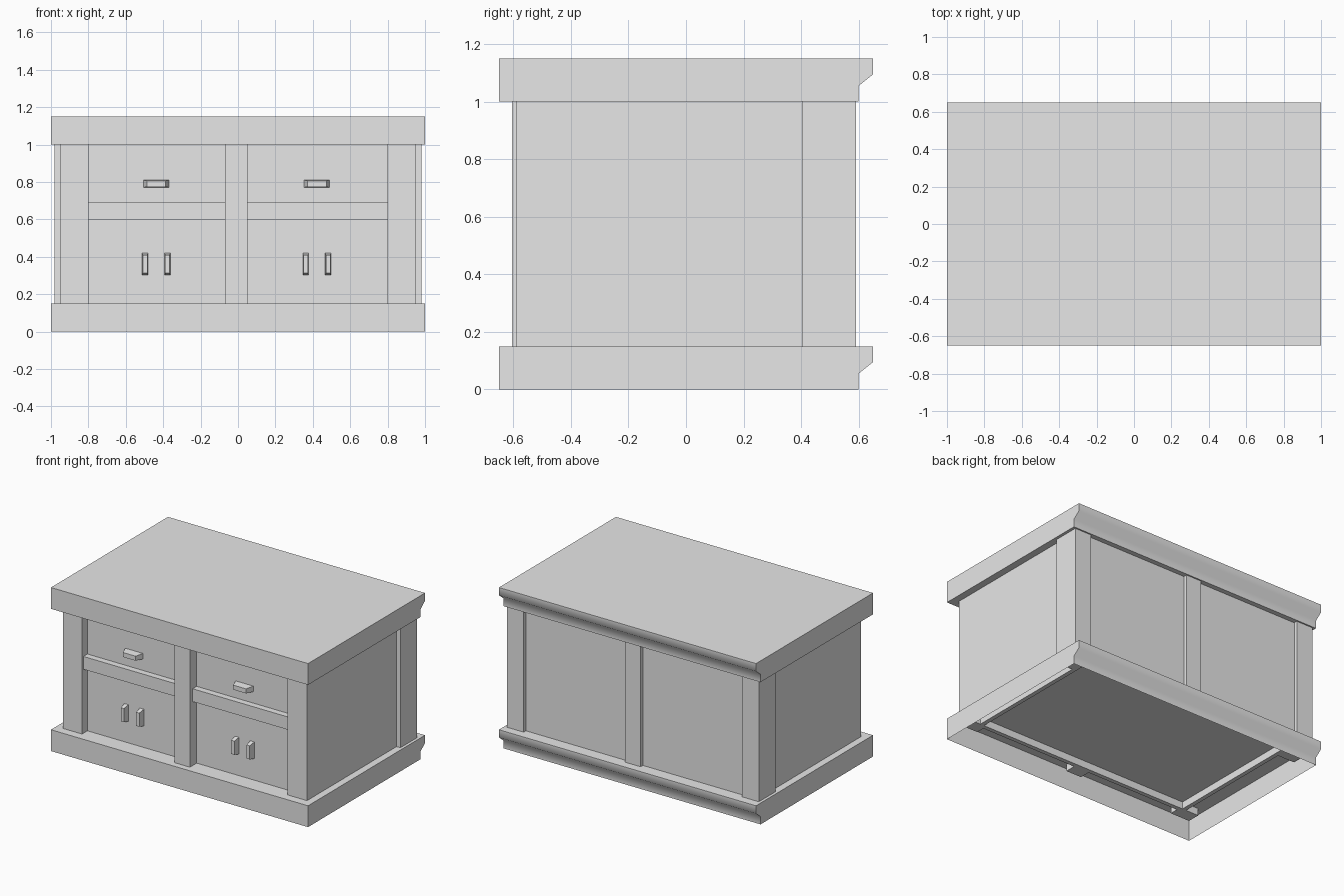
import bpy, bmesh

cube = bpy.data.objects.get("Cube")
if cube:
    bpy.data.objects.remove(cube, do_unlink=True)

paint = bpy.data.materials.new("plain_grey")
paint.use_nodes = True
GREY = (0.8, 0.8, 0.8, 1)
paint.diffuse_color = GREY
paint.node_tree.nodes["Principled BSDF"].inputs["Base Color"].default_value = GREY


def finish(name, bm):
    bmesh.ops.recalc_face_normals(bm, faces=bm.faces)
    mesh = bpy.data.meshes.new(name)
    bm.to_mesh(mesh)
    bm.free()
    mesh.materials.append(paint)
    ob = bpy.data.objects.new(name, mesh)
    bpy.context.collection.objects.link(ob)
    return ob


def box(name, x, y, z, taper=None):
    """Box from (low, high) ranges; taper insets the front (-y) face in x and z."""
    bm = bmesh.new()
    for v in bmesh.ops.create_cube(bm, size=1)["verts"]:
        sx, sy, sz = (1 if c > 0 else -1 for c in v.co)
        v.co = (x[sx > 0], y[sy > 0], z[sz > 0])
        if taper and sy < 0:
            v.co.x -= sx * taper[0]
            v.co.z -= sz * taper[1]
    return finish(name, bm)


def slab(name, z, open_below=False):
    """Board with a moulded back edge, extruded across the width."""
    profile = [(-0.65, 0), (0.6, 0), (0.6, 0.055), (0.65, 0.095), (0.65, 0.15), (-0.65, 0.15)]
    bm = bmesh.new()
    face = bm.faces.new([bm.verts.new((-1, y, z + h)) for y, h in profile])
    ext = bmesh.ops.extrude_face_region(bm, geom=[face])["geom"]
    bmesh.ops.translate(bm, vec=(2, 0, 0), verts=[g for g in ext if isinstance(g, bmesh.types.BMVert)])
    bmesh.ops.recalc_face_normals(bm, faces=bm.faces)
    if open_below:
        bottom = [f for f in bm.faces if all(v.co.z < z + 0.01 for v in f.verts)]
        bmesh.ops.delete(bm, geom=bottom, context="FACES")
    ob = finish(name, bm)
    bpy.context.view_layer.objects.active = ob
    ob.select_set(True)
    bpy.ops.object.shade_smooth_by_angle(angle=1.05)
    ob.select_set(False)


# Plinth and worktop
slab("base_plinth", 0, open_below=True)
slab("worktop", 1.0)

# Carcass and the rim beneath its floor
box("carcass", (-0.85, 0.85), (-0.53, 0.565), (0.15, 1.0))
for side, s in (("left", 1), ("right", -1)):
    def span(a, b):
        return tuple(sorted((s * a, s * b)))
    box(side + "_floor_rim", span(0.82, 0.85), (-0.53, 0.53), (0.1, 0.15))
    box(side + "_side_panel", span(0.8, 0.95), (-0.57, 0.565), (0.15, 1.0))
    box(side + "_front_post", span(0.8, 0.95), (-0.59, -0.5), (0.1, 1.0))
    box(side + "_back_post", span(0.85, 0.98), (0.405, 0.59), (0.1, 1.0))
for name, y in (("front", (-0.53, -0.5)), ("back", (0.5, 0.53))):
    box(name + "_floor_rim", (-0.82, 0.82), y, (0.1, 0.15))

# Centre posts
box("front_centre_post", (-0.07, 0.05), (-0.605, -0.5), (0.1, 1.0))
box("back_centre_post", (-0.06, 0.06), (0.55, 0.59), (0.1, 1.0))

# Rails and handles of the two bays
for side, rail, c in (("right", (-0.8, -0.07), -0.437), ("left", (0.05, 0.8), 0.422)):
    box(side + "_rail", rail, (-0.575, -0.52), (0.6, 0.69))
    box(side + "_drawer_handle", (c - 0.07, c + 0.07), (-0.585, -0.525), (0.77, 0.81), (0.02, 0.004))
    for n, dx in (("outer", -0.06), ("inner", 0.06)):
        x = c + dx
        box(f"{side}_{n}_door_handle", (x - 0.016, x + 0.016), (-0.575, -0.525), (0.3, 0.42), (0.004, 0.012))
